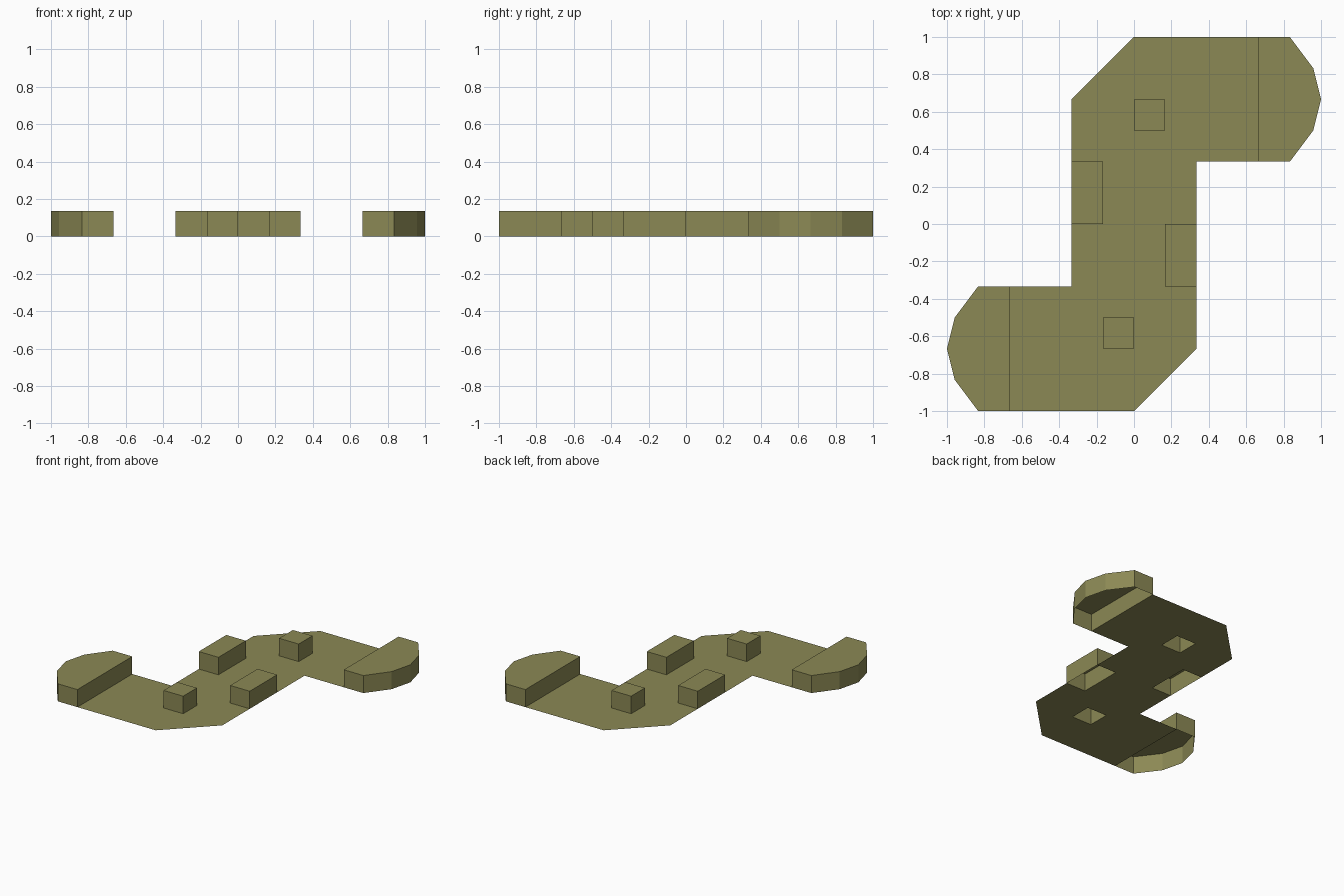
import bpy, bmesh
from mathutils import Vector

if "Cube" in bpy.data.objects:
    bpy.data.objects.remove(bpy.data.objects["Cube"])

U = 1 / 6      # layout module
H = 0.135      # raised height

mat = bpy.data.materials.new("olive")
mat.diffuse_color = (0.26, 0.25, 0.09, 1)
mat.use_nodes = True
mat.node_tree.nodes["Principled BSDF"].inputs["Base Color"].default_value = mat.diffuse_color


def finish(name, bm):
    me = bpy.data.meshes.new(name)
    bm.to_mesh(me)
    bm.free()
    me.materials.append(mat)
    ob = bpy.data.objects.new(name, me)
    bpy.context.collection.objects.link(ob)
    return ob


def points(pts, s=1):
    # s = -1 gives the half-turn copy of a profile
    return [Vector((x * U * s, y * U * s, 0)) for x, y in pts]


def open_box(name, pts, s):
    # walls and top only, hollow underneath
    bm = bmesh.new()
    low = [bm.verts.new(p) for p in points(pts, s)]
    top = [bm.verts.new(v.co + Vector((0, 0, H))) for v in low]
    n = len(low)
    for i in range(n):
        j = (i + 1) % n
        bm.faces.new((low[i], low[j], top[j], top[i]))
    bm.faces.new(top)
    return finish(name, bm)


# counter-clockwise profiles in modules
end_cap = [(4, 2), (5, 2), (5.75, 3), (6, 4), (5.75, 5), (5, 6), (4, 6)]
small_block = [(0, 3), (1, 3), (1, 4), (0, 4)]
edge_block = [(-2, 0), (-1, 0), (-1, 2), (-2, 2)]

for side, s in (("back", 1), ("front", -1)):
    open_box(side + "_end_cap", end_cap, s)
    open_box(side + "_small_block", small_block, s)
    open_box(side + "_edge_block", edge_block, s)

# flat floor: S outline notched by the edge blocks, with holes under the small blocks
half = [(4, 6), (0, 6), (-2, 4), (-2, 2), (-1, 2), (-1, 0), (-2, 0), (-2, -2), (-4, -2)]
bm = bmesh.new()
for loop in (points(half) + points(half, -1), points(small_block), points(small_block, -1)):
    vs = [bm.verts.new(p) for p in loop]
    for i, v in enumerate(vs):
        bm.edges.new((v, vs[(i + 1) % len(vs)]))
bmesh.ops.triangle_fill(bm, edges=bm.edges[:], use_beauty=True, normal=(0, 0, 1))
for f in bm.faces:
    f.normal_update()
    if f.normal.z < 0:
        f.normal_flip()
finish("floor", bm)
